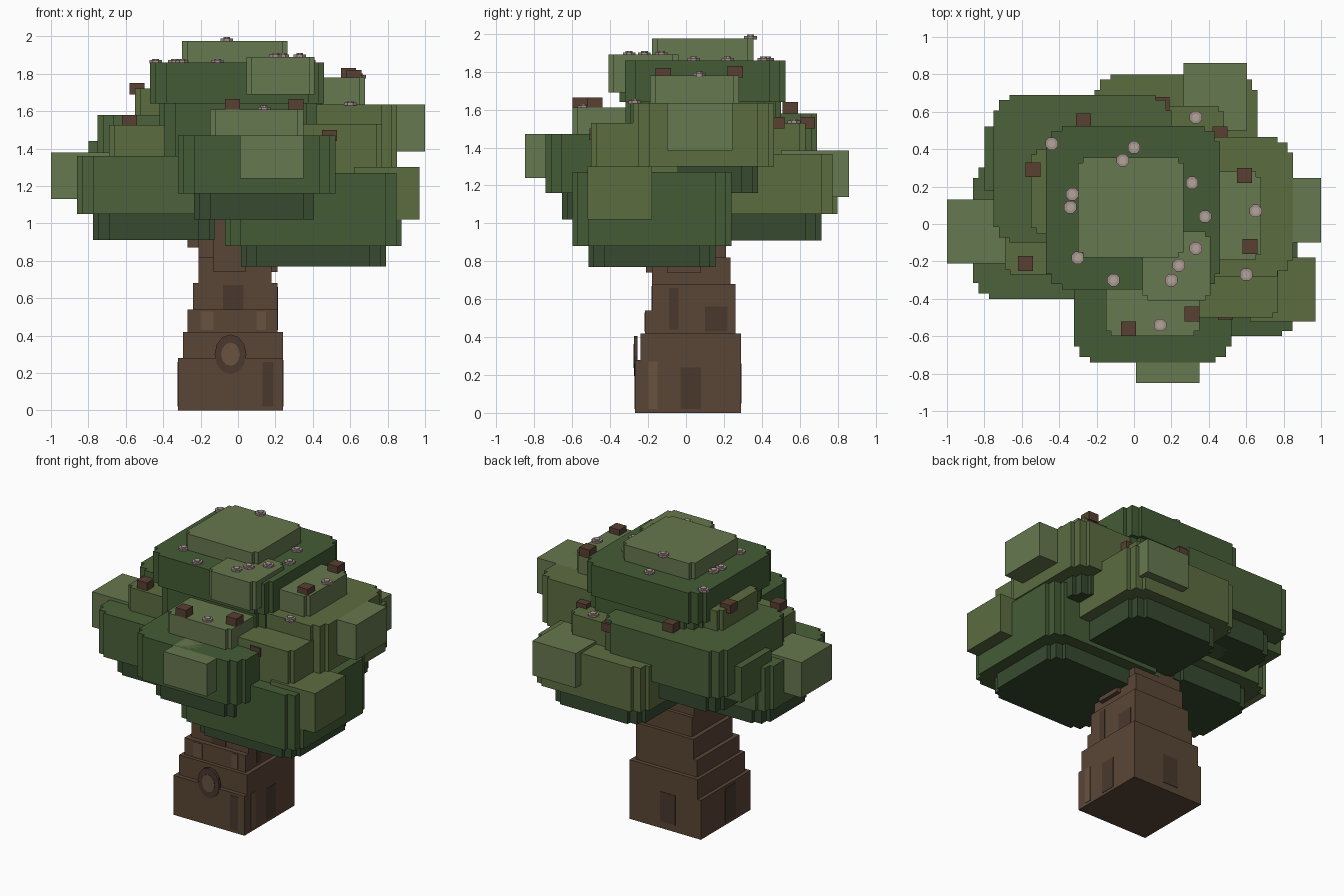
import bpy, bmesh, math
from mathutils import Vector

if "Cube" in bpy.data.objects:
    bpy.data.objects.remove(bpy.data.objects["Cube"])

V = 0.028  # voxel step used for the stepped corners


def material(name, rgb):
    m = bpy.data.materials.new(name)
    m.diffuse_color = [((c / 255 + 0.055) / 1.055) ** 2.4 for c in rgb] + [1]
    m.use_nodes = True
    m.node_tree.nodes["Principled BSDF"].inputs["Base Color"].default_value = m.diffuse_color
    return m


SHADE = material("shade_green", (54, 74, 48))
DARK = material("dark_green", (68, 92, 54))
MID = material("mid_green", (76, 98, 58))
OLIVE = material("olive_green", (92, 108, 64))
LIGHT = material("light_green", (102, 120, 78))
BARK = material("bark", (90, 70, 54))
BARK_DARK = material("bark_dark", (74, 57, 45))
BARK_LIGHT = material("bark_light", (104, 82, 64))
BUD = material("bud_brown", (88, 64, 50))
PINK = material("petal", (166, 140, 142))
CREAM = material("flower_centre", (176, 168, 152))

# corner outlines: inward offsets walked around a corner
CORNERS = {0: [(0, 0)],
           1: [(1, 0), (1, 1), (0, 1)],
           2: [(3, 0), (3, 1), (1, 1), (1, 3), (0, 3)]}


def prism(name, pts, z0, z1, mat):
    bm = bmesh.new()
    face = bm.faces.new([bm.verts.new((x, y, z0)) for x, y in pts])
    out = bmesh.ops.extrude_face_region(bm, geom=[face])
    top = [v for v in out["geom"] if isinstance(v, bmesh.types.BMVert)]
    bmesh.ops.translate(bm, verts=top, vec=Vector((0, 0, z1 - z0)))
    bmesh.ops.recalc_face_normals(bm, faces=bm.faces)
    me = bpy.data.meshes.new(name)
    bm.to_mesh(me)
    bm.free()
    me.materials.append(mat)
    ob = bpy.data.objects.new(name, me)
    bpy.context.collection.objects.link(ob)
    return ob


def block(name, x0, x1, y0, y1, z0, z1, mat, steps=0):
    pts = []
    for cx, cy, sx, sy, flip in ((x1, y1, -1, -1, False), (x0, y1, 1, -1, True),
                                 (x0, y0, 1, 1, False), (x1, y0, -1, 1, True)):
        offs = CORNERS[steps]
        # walk counter-clockwise round the outline
        for a, b in (offs if flip else offs[::-1]):
            if flip:
                a, b = b, a
                a, b = b, a
            pts.append((cx + sx * a * V, cy + sy * b * V))
    return prism(name, pts, z0, z1, mat)


# Trunk tiers
for i, t in enumerate([(-.32, .24, -.27, .29, 0, .28), (-.295, .24, -.24, .29, .28, .42),
                       (-.27, .21, -.215, .26, .42, .54), (-.24, .21, -.18, .26, .54, .68),
                       (-.21, .18, -.18, .235, .68, .82), (-.21, .17, -.15, .21, .82, 1.25)]):
    block(f"trunk_tier_{i+1}", *t, BARK)
block("branch_stub_left", -.27, -.15, -.06, .1, .87, 1.1, BARK)
block("branch_stub_right", .1, .21, -.1, .08, .74, 1.1, BARK)
block("branch_stub_front", -.13, .04, -.21, -.1, .74, 1.1, BARK)

# Bark patches, just proud of the trunk
E = .003
for i, (x0, x1, z0, z1, y, m) in enumerate([
        (-.08, .03, .54, .67, -.18, BARK_DARK), (.1, .15, .43, .53, -.215, BARK_LIGHT),
        (-.2, -.13, .43, .53, -.215, BARK_LIGHT), (.13, .19, .02, .26, -.27, BARK_DARK)]):
    block(f"bark_front_patch_{i+1}", x0, x1, y - E, y + .01, z0, z1, m)
for i, (y0, y1, z0, z1, x, m) in enumerate([
        (-.09, -.04, .44, .66, .21, BARK_DARK), (-.2, -.15, .02, .27, .24, BARK_LIGHT),
        (-.03, .08, .02, .24, .24, BARK_DARK), (.1, .22, .43, .56, .21, BARK_DARK)]):
    block(f"bark_right_patch_{i+1}", x - .01, x + E, y0, y1, z0, z1, m)
block("bark_left_patch", -.32 - E, -.3, -.1, .02, .02, .26, BARK_DARK)
block("bark_back_patch", -.12, 0, .28, .29 + E, .05, .26, BARK_DARK)

# Knot: dark disc with a light centre on the front face
for name, r, y, m in (("knot_ring", .085, -.275, BARK_DARK), ("knot_centre", .05, -.278, BARK_LIGHT)):
    bpy.ops.mesh.primitive_cylinder_add(vertices=12, radius=r, depth=.02,
                                        location=(-.04, y + .01, .3),
                                        rotation=(math.pi / 2, 0, 0))
    ob = bpy.context.object
    ob.name = name
    ob.scale.y = 1.25
    ob.data.materials.append(m)


def cluster(name, main, mat, under, cap, cap_mat, knob, knob_mat):
    """Foliage clump: main block, shaded inset underside, cap on top, side knob."""
    x0, x1, y0, y1, z0, z1 = main
    d = .085
    block(name + "_main", *main, mat, 2)
    block(name + "_underside", x0 + d, x1 - d, y0 + d, y1 - d, under, z0 + .02, SHADE, 2)
    block(name + "_cap", *cap[:4], z1 - .05, cap[4], cap_mat, 1)
    block(name + "_knob", *knob, knob_mat)


cluster("front_leaves", (-.32, .52, -.74, .05, 1.16, 1.47), DARK, 1.02,
        (-.15, .35, -.60, -.12, 1.61), LIGHT, (.01, .35, -.85, -.5, 1.24, 1.47), LIGHT)
cluster("left_leaves", (-.86, -.04, -.40, .33, 1.05, 1.36), MID, .91,
        (-.69, -.2, -.27, .2, 1.525), OLIVE, (-1, -.65, -.21, .13, 1.13, 1.38), LIGHT)
cluster("right_leaves", (.08, .85, -.28, .465, 1.30, 1.635), OLIVE, 1.16,
        (.22, .68, -.19, .28, 1.78), LIGHT, (.65, 1, -.1, .245, 1.385, 1.635), LIGHT)
cluster("back_leaves", (-.21, .66, .05, .80, 1.05, 1.365), OLIVE, .91,
        (-.03, .48, .17, .63, 1.53), OLIVE, (.265, .605, .5, .86, 1.14, 1.385), LIGHT)
cluster("front_right_leaves", (-.07, .875, -.6, .24, .88, 1.27), DARK, .77,
        (.25, .77, -.5, -.02, 1.53), OLIVE, (.62, .97, -.52, -.18, 1.02, 1.30), OLIVE)
cluster("back_left_leaves", (-.75, .2, -.1, .69, 1.25, 1.58), MID, 1.1,
        (-.55, -.1, -.05, .40, 1.72), OLIVE, (-.8, -.46, .18, .52, 1.19, 1.44), MID)

# Crown and inner core
block("core_leaves", -.42, .45, -.32, .5, 1.1, 1.66, DARK, 2)
block("crown_main", -.47, .46, -.35, .525, 1.64, 1.86, DARK, 2)
block("crown_cap", -.3, .265, -.18, .355, 1.84, 1.975, LIGHT, 1)
block("crown_front_knob", .045, .41, -.41, -.04, 1.69, 1.89, LIGHT, 1)

# Small brown buds
for i, (x, y, z) in enumerate([(-.54, .29, 1.72), (-.62, .16, 1.55), (-.58, -.21, 1.55),
                               (-.27, .55, 1.61), (.15, .64, 1.53), (.59, .26, 1.80),
                               (.62, -.12, 1.79), (.31, -.48, 1.635), (-.03, -.56, 1.635),
                               (.46, .48, 1.53), (.49, -.47, 1.47)]):
    h = .04
    block(f"bud_{i+1}", x - h, x + h, y - h, y + h, z - .03, z + .03, BUD)

# Flowers: low eight-sided petals with a raised centre
for i, (x, y, z) in enumerate([(-.44, .43, 1.86), (0, .41, 1.86), (-.06, .34, 1.975),
                               (.33, .57, 1.53), (.31, .22, 1.86), (.38, .04, 1.86),
                               (-.33, .16, 1.86), (-.34, .09, 1.86), (-.64, -.03, 1.55),
                               (-.3, -.18, 1.86), (-.11, -.3, 1.86), (.33, -.13, 1.89),
                               (.24, -.22, 1.89), (.2, -.3, 1.89), (.14, -.54, 1.61),
                               (.6, -.27, 1.635), (.65, .07, 1.78)]):
    for part, r, z1, m in (("petals", .036, .012, PINK), ("centre", .02, .02, CREAM)):
        ring = [(x + r * math.cos((k + .5) * math.pi / 4), y + r * math.sin((k + .5) * math.pi / 4))
                for k in range(8)]
        prism(f"flower_{part}_{i+1}", ring, z - .005, z + z1, m)
